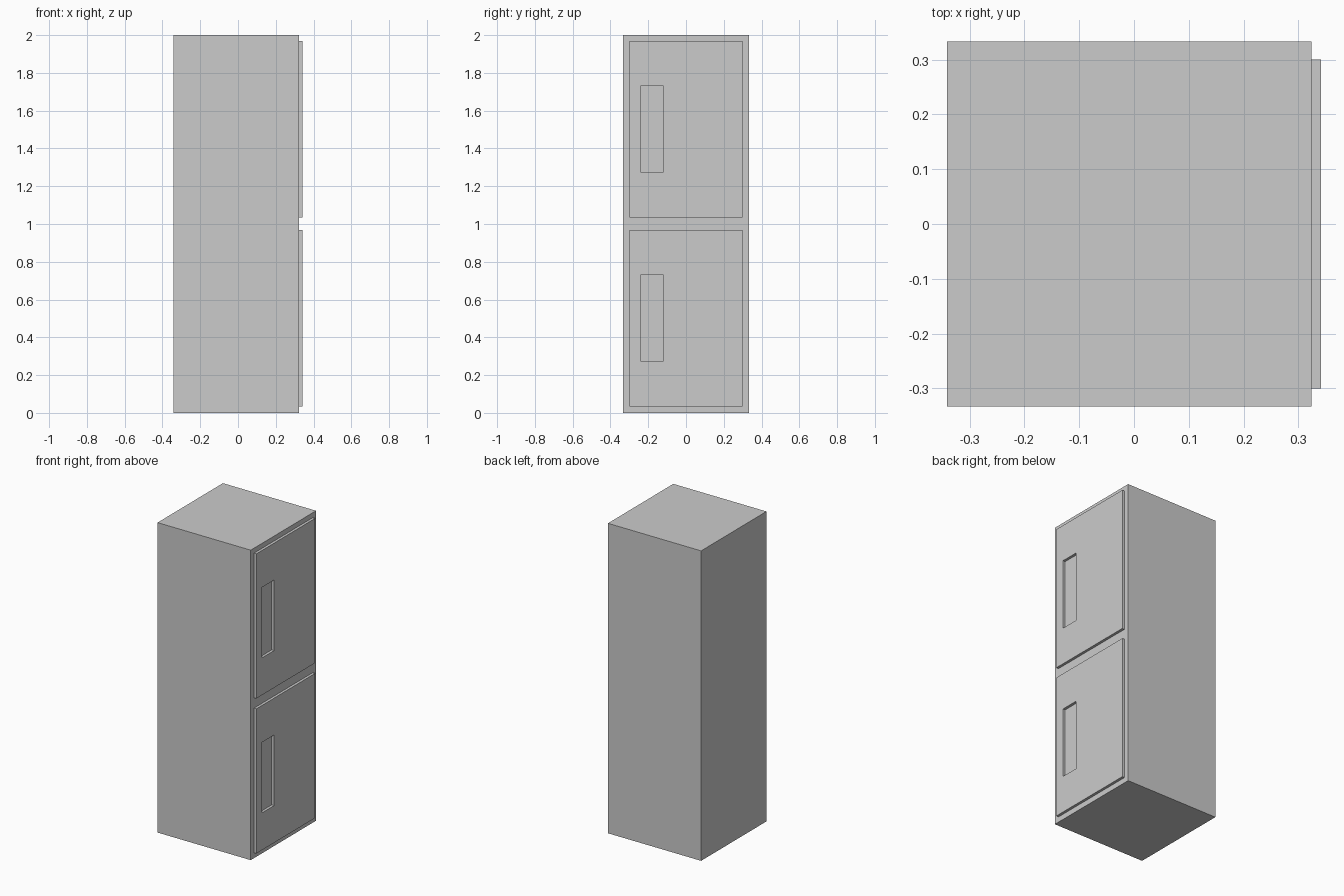
import bpy, bmesh

if "Cube" in bpy.data.objects:
    bpy.data.objects.remove(bpy.data.objects["Cube"])

X_BACK, X_FACE, X_DOOR = -0.341, 0.324, 0.341
HALF_Y = 0.333


def add_object(name, bm):
    bmesh.ops.recalc_face_normals(bm, faces=bm.faces)
    mesh = bpy.data.meshes.new(name)
    bm.to_mesh(mesh)
    bm.free()
    obj = bpy.data.objects.new(name, mesh)
    bpy.context.collection.objects.link(obj)
    return obj


def rect(bm, x, y0, y1, z0, z1):
    return [bm.verts.new((x, y, z)) for y, z in ((y0, z0), (y1, z0), (y1, z1), (y0, z1))]


def bridge(bm, a, b):
    for i in range(4):
        j = (i + 1) % 4
        bm.faces.new((a[i], a[j], b[j], b[i]))


# Tall cabinet body
bm = bmesh.new()
back = rect(bm, X_BACK, -HALF_Y, HALF_Y, 0, 2)
front = rect(bm, X_FACE, -HALF_Y, HALF_Y, 0, 2)
bm.faces.new(back)
bm.faces.new(front)
bridge(bm, back, front)
add_object("cabinet_body", bm)


# Raised door panel with a rectangular handle opening down to the body
def door(name, z):
    bm = bmesh.new()
    outer = (-0.30, 0.30, z + 0.035, z + 0.968)
    inner = (-0.24, -0.12, z + 0.275, z + 0.73)
    seat = X_FACE - 0.003  # slightly sunk into the body
    loops = [rect(bm, seat, *outer), rect(bm, X_DOOR, *outer),
             rect(bm, X_DOOR, *inner), rect(bm, seat, *inner)]
    for i in range(4):
        bridge(bm, loops[i], loops[(i + 1) % 4])
    add_object(name, bm)


for name, z in (("lower_door", 0.0), ("upper_door", 1.0)):
    door(name, z)
